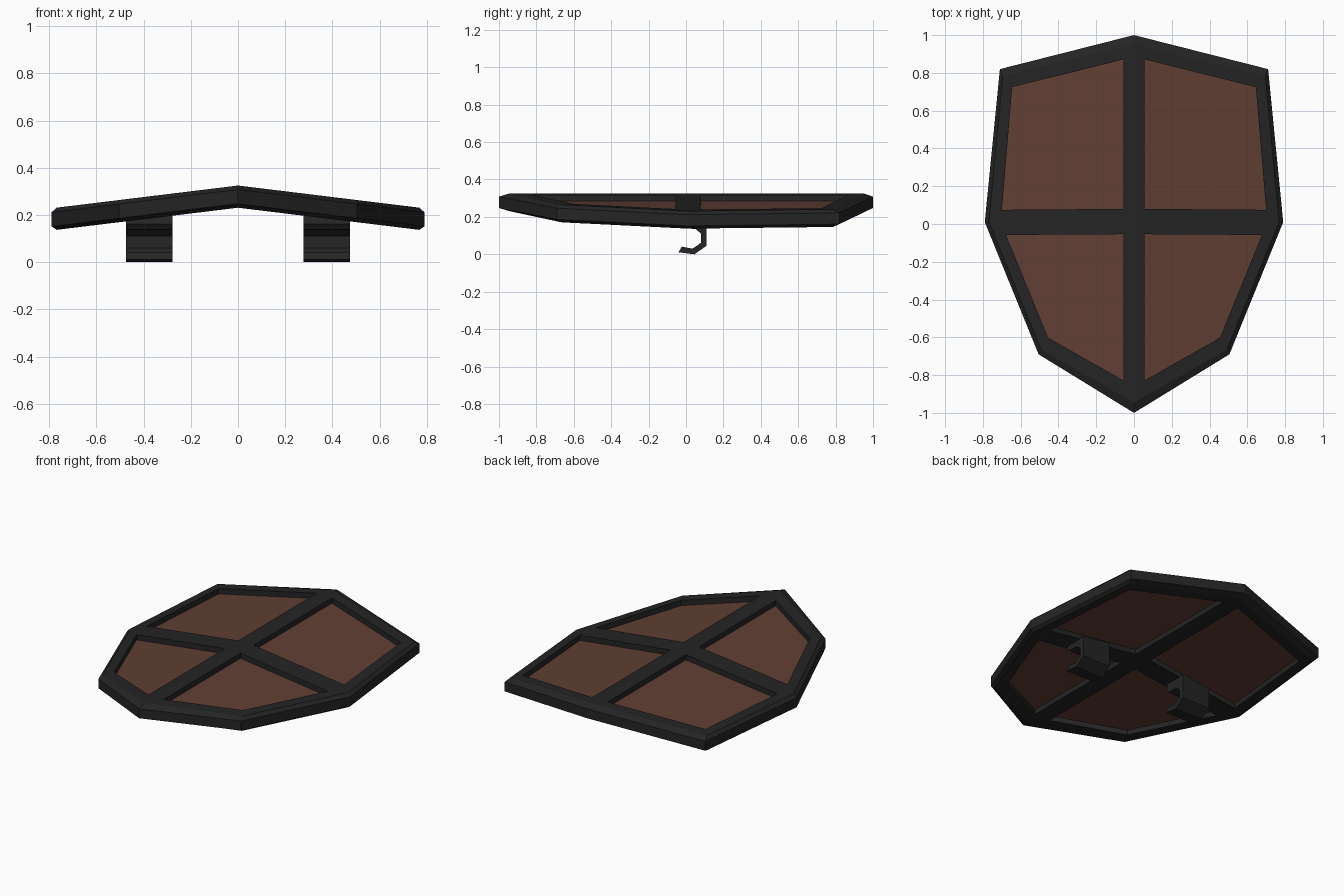
import bpy, bmesh

if "Cube" in bpy.data.objects:
    bpy.data.objects.remove(bpy.data.objects["Cube"])


def material(name, color):
    m = bpy.data.materials.new(name)
    m.diffuse_color = (*color, 1)
    m.use_nodes = True
    m.node_tree.nodes["Principled BSDF"].inputs["Base Color"].default_value = m.diffuse_color
    return m


IRON = material("dark_iron", (0.018, 0.018, 0.018))
WOOD = material("brown_panel", (0.12, 0.05, 0.035))


def fold(x, y, dz):
    """Point on the folded shield, dz above its middle surface."""
    return (x, y, 0.278 - 0.122 * abs(x) + dz)


def make(name, verts, faces, mat):
    bm = bmesh.new()
    vs = [bm.verts.new(v) for v in verts]
    for f in faces:
        bm.faces.new([vs[i] for i in f])
    bmesh.ops.recalc_face_normals(bm, faces=bm.faces)
    mesh = bpy.data.meshes.new(name)
    bm.to_mesh(mesh)
    bm.free()
    mesh.materials.append(mat)
    ob = bpy.data.objects.new(name, mesh)
    bpy.context.collection.objects.link(ob)
    return ob


def prism(name, bottom, top, mat):
    n = len(bottom)
    faces = [range(n), range(n, 2 * n)]
    faces += [(i, (i + 1) % n, n + (i + 1) % n, n + i) for i in range(n)]
    return make(name, bottom + top, faces, mat)


def slab(name, outline, low, high, mat):
    return prism(name, [fold(x, y, low) for x, y in outline],
                 [fold(x, y, high) for x, y in outline], mat)


def ring(half):
    """Full outline from the right half, top point to bottom point."""
    return half + [(-x, y) for x, y in half[-2:0:-1]]


# Chamfered rim
outer = ring([(0, 1), (0.71, 0.82), (0.79, 0.01), (0.505, -0.69), (0, -1)])
chamfer = ring([(0, 0.95), (0.695, 0.785), (0.768, 0.01), (0.492, -0.665), (0, -0.945)])
inner = ring([(0, 0.885), (0.645, 0.725), (0.705, 0.01), (0.455, -0.602), (0, -0.86)])
T = 0.047
loops = [(inner, T), (chamfer, T), (outer, 0.03), (outer, -0.03), (chamfer, -T), (inner, -T)]
n, k = len(outer), len(loops)
verts = [fold(x, y, dz) for line, dz in loops for x, y in line]
faces = [(a * n + i, a * n + (i + 1) % n, (a + 1) % k * n + (i + 1) % n, (a + 1) % k * n + i)
         for a in range(k) for i in range(n)]
make("rim", verts, faces, IRON)

for s, side in ((1, "right"), (-1, "left")):
    # Cross bars, one half each side of the fold
    slab("upright_bar_" + side, [(0, 0.885), (s * 0.055, 0.872), (s * 0.055, -0.83), (0, -0.86)],
         -T, T, IRON)
    slab("cross_bar_" + side, [(s * 0.055, 0.08), (s * 0.699, 0.075), (s * 0.705, 0.01),
                               (s * 0.678, -0.058), (s * 0.055, -0.054)], -T, T, IRON)
    # Recessed panels, edges tucked into the frame
    slab("upper_panel_" + side, [(s * 0.04, 0.89), (s * 0.66, 0.74), (s * 0.72, 0.05),
                                 (s * 0.04, 0.05)], -0.015, 0.013, WOOD)
    slab("lower_panel_" + side, [(s * 0.04, -0.03), (s * 0.70, -0.03), (s * 0.47, -0.61),
                                 (s * 0.04, -0.85)], -0.015, 0.013, WOOD)
    # Arm hooks under the cross bar
    hook = [(0.11, 0.2), (0.11, 0.05), (0.045, 0.004), (-0.04, 0.015), (-0.022, 0.045),
            (0.035, 0.034), (0.08, 0.065), (0.08, 0.115), (0.05, 0.14), (-0.022, 0.142),
            (-0.04, 0.165), (-0.03, 0.2)]

    def hook_face(x):
        return [(s * x, y, z - 0.004 + (0.01 if z == 0.2 and x < 0.4 else 0)
                 - (0.02 if z == 0.2 and x > 0.4 else 0)) for y, z in hook]
    prism("arm_hook_" + side, hook_face(0.278), hook_face(0.475), IRON)
